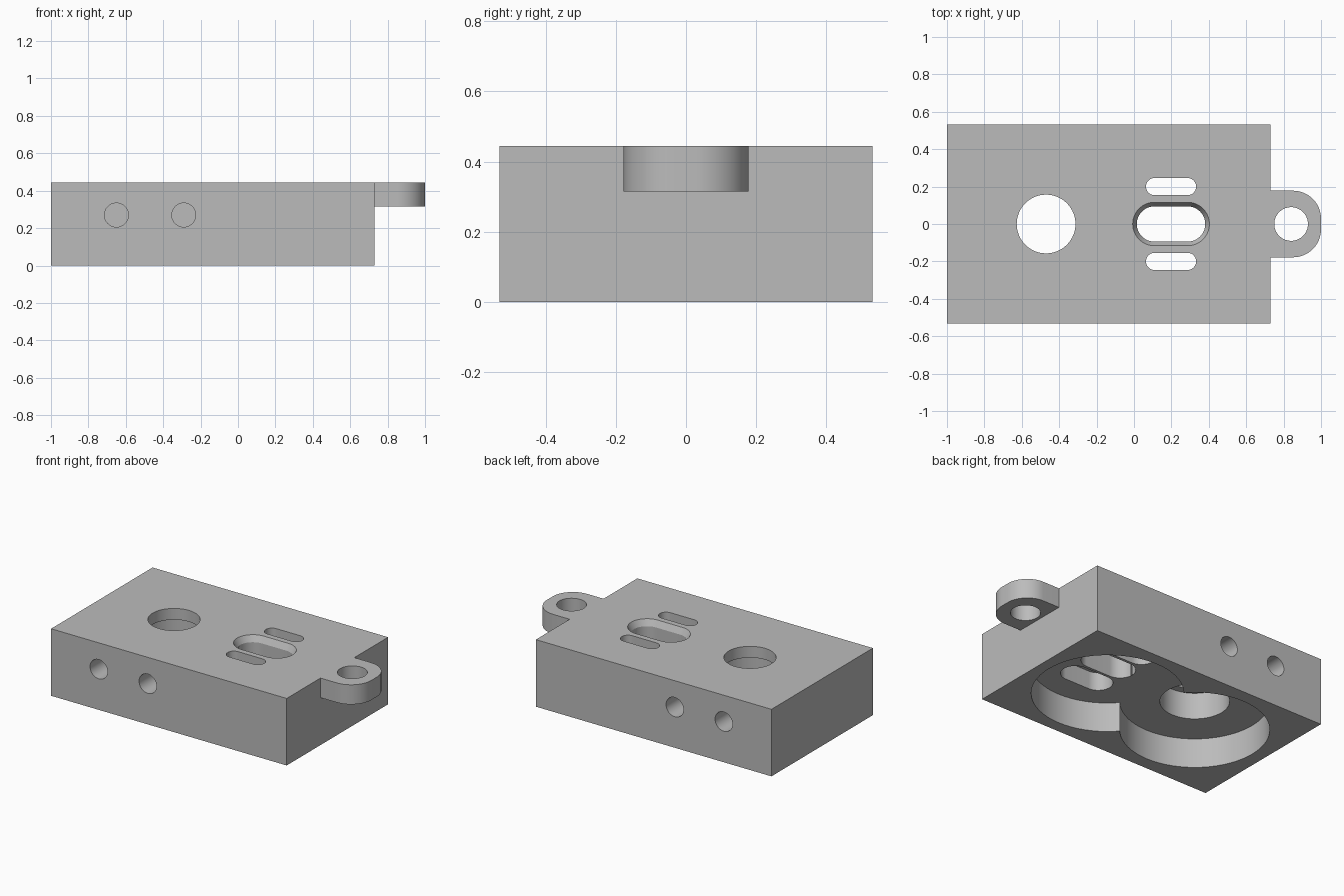
import bpy, bmesh, math
from mathutils import Matrix

cube = bpy.data.objects.get("Cube")
if cube:
    bpy.data.objects.remove(cube, do_unlink=True)

grey = bpy.data.materials.new("plain_grey")
grey.use_nodes = True
grey.diffuse_color = (0.5, 0.5, 0.5, 1)
grey.node_tree.nodes["Principled BSDF"].inputs["Base Color"].default_value = (0.5, 0.5, 0.5, 1)

TOP, HALF_Y, LEFT, RIGHT = 0.445, 0.532, -1.0, 0.73
POCKET = 0.195  # height of the underside pocket floor


def prism(name, rings, matrix=Matrix()):
    """Solid lofted from a lower ring of (x, y, z) points to an upper one."""
    bm = bmesh.new()
    low, high = [[bm.verts.new(p) for p in ring] for ring in rings]
    n = len(low)
    bm.faces.new(low[::-1])
    bm.faces.new(high)
    for i in range(n):
        j = (i + 1) % n
        bm.faces.new((low[i], low[j], high[j], high[i]))
    bm.transform(matrix)
    bmesh.ops.recalc_face_normals(bm, faces=bm.faces)
    mesh = bpy.data.meshes.new(name)
    bm.to_mesh(mesh)
    bm.free()
    mesh.materials.append(grey)
    obj = bpy.data.objects.new(name, mesh)
    bpy.context.collection.objects.link(obj)
    return obj


def rounded(x, y, hx, hy, r, z, steps=16):
    """Ring of a rounded rectangle; hx and hy are half sizes between corner centres."""
    pts = []
    for k, (sx, sy) in enumerate(((1, 1), (-1, 1), (-1, -1), (1, -1))):
        for i in range(steps + 1):
            a = math.pi / 2 * (k + i / steps)
            p = (x + sx * hx + r * math.cos(a), y + sy * hy + r * math.sin(a), z)
            if not pts or math.dist(p, pts[-1]) > 1e-5:
                pts.append(p)
    if math.dist(pts[0], pts[-1]) < 1e-5:
        pts.pop()
    return pts


def slot(x, y, hx, r, z0, z1, r_top=None):
    """Vertical slot cutter; a circle when hx is zero, a taper when r_top is given."""
    return prism("cutter", (rounded(x, y, hx, 0, r, z0),
                            rounded(x, y, hx, 0, r_top or r, z1)))


def box_ring(x0, x1, z):
    return [(x0, -HALF_Y, z), (x1, -HALF_Y, z), (x1, HALF_Y, z), (x0, HALF_Y, z)]


# Main block
block = prism("housing_block", (box_ring(LEFT, RIGHT, 0), box_ring(LEFT, RIGHT, TOP)))


def combine(other, operation):
    mod = block.modifiers.new("combine", 'BOOLEAN')
    mod.operation, mod.object, mod.solver = operation, other, 'EXACT'
    bpy.context.view_layer.objects.active = block
    bpy.ops.object.modifier_apply(modifier=mod.name)
    bpy.data.objects.remove(other, do_unlink=True)


# Mounting tab with rounded end
tab = prism("tab", [rounded(0.78, 0, 0.07, 0.028, 0.15, z) for z in (0.315, TOP)])
for v in tab.data.vertices:  # square off the end buried in the block
    if v.co.x < RIGHT:
        v.co.x = RIGHT - 0.03
        v.co.y = math.copysign(0.178, v.co.y) if abs(v.co.y) > 0.1 else v.co.y
bpy.data.objects.remove(tab, do_unlink=True)
outline = [(x, y) for x, y, z in rounded(0.78, 0, 0.07, 0.028, 0.15, 0) if x > 0.8]
upper = [p for p in outline if p[1] > 0]
lower = [p for p in outline if p[1] < 0]
path = [(0.65, -0.178)] + lower + upper + [(0.65, 0.178)]
combine(prism("tab", [[(x, y, z) for x, y in path] for z in (0.315, TOP)]), 'UNION')

cutters = [
    # Overlapping round pockets underneath
    slot(-0.47, 0, 0, 0.445, -0.1, POCKET),
    slot(0.205, 0, 0, 0.453, -0.1, POCKET),
    # Round opening with a wider bore below its lip
    slot(-0.47, 0, 0, 0.157, 0.1, 0.6),
    slot(-0.47, 0, 0, 0.207, 0.1, TOP - 0.075),
    # Central slot with chamfered rim
    slot(0.198, 0, 0.089, 0.094, 0.1, 0.6),
    slot(0.198, 0, 0.089, 0.094, TOP - 0.04, TOP + 0.04, 0.138),
    # Tab hole
    slot(0.84, 0, 0, 0.09, 0.2, 0.6),
]
for side in (-1, 1):
    # Narrow screw slots, recessed from below
    cutters += [slot(0.198, side * 0.2, 0.088, 0.046, 0.1, 0.6),
                slot(0.198, side * 0.2, 0.088, 0.088, 0.1, POCKET + 0.12)]
    # Blind holes in the long sides
    for x in (-0.65, -0.29):
        turn = Matrix.Translation((x, side * 0.45, 0.27)) @ Matrix.Rotation(math.pi / 2, 4, 'X')
        cutters.append(prism("cutter", [rounded(0, 0, 0, 0, 0.064, z) for z in (-0.17, 0.17)], turn))
for cutter in cutters:
    combine(cutter, 'DIFFERENCE')

# Smooth curved walls, sharp edges
bpy.ops.object.select_all(action='DESELECT')
block.select_set(True)
bpy.context.view_layer.objects.active = block
bpy.ops.object.shade_smooth_by_angle(angle=math.radians(25))
